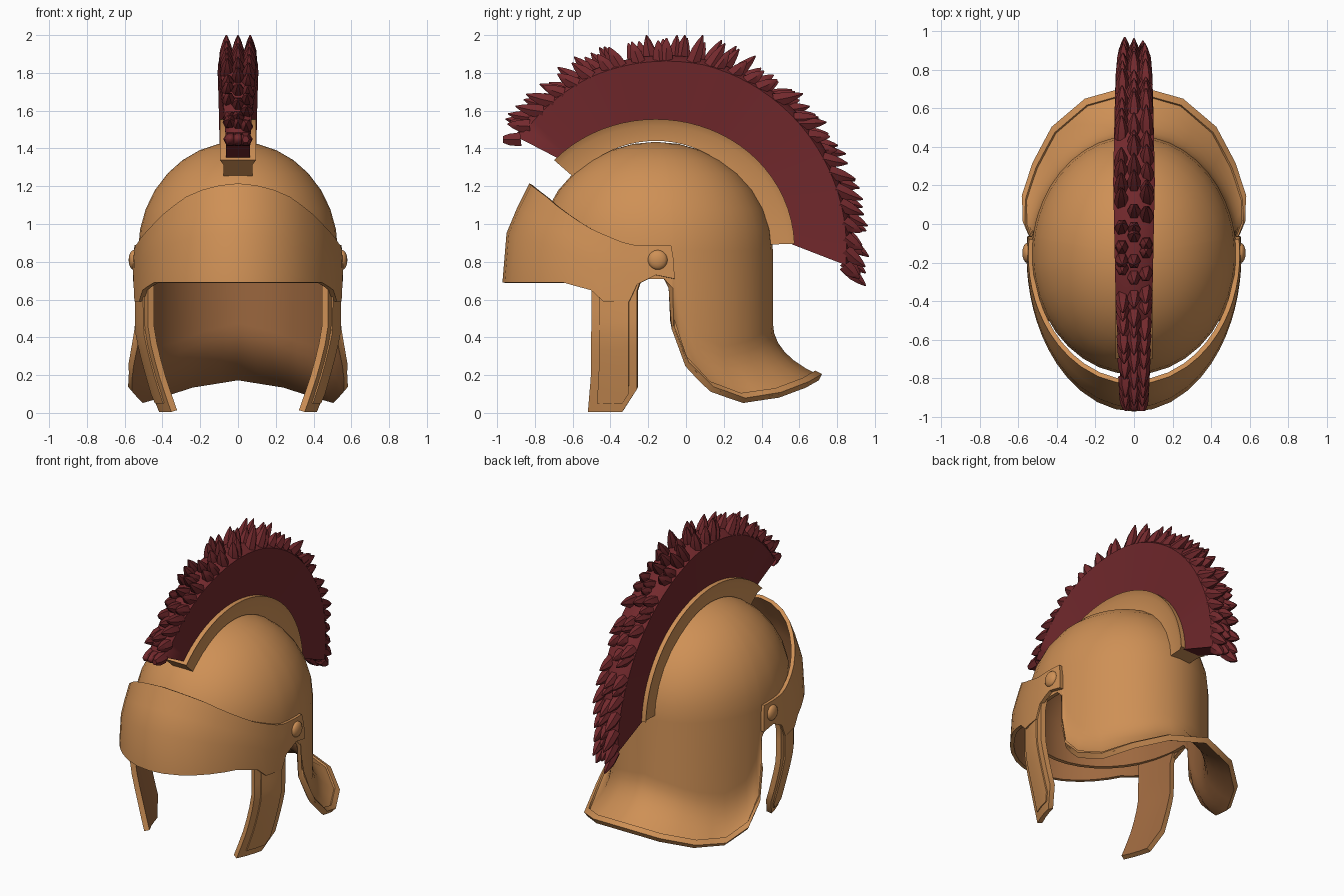
import bpy, bmesh, math, random
from mathutils import Vector

if "Cube" in bpy.data.objects:
    bpy.data.objects.remove(bpy.data.objects["Cube"])

random.seed(4)
CY, CZ = -0.16, 0.86          # centre of the dome
RX, RY, RZ = 0.53, 0.62, 0.575


def material(name, rgb):
    m = bpy.data.materials.new(name)
    m.diffuse_color = (*rgb, 1)
    m.use_nodes = True
    m.node_tree.nodes["Principled BSDF"].inputs["Base Color"].default_value = m.diffuse_color
    return m


bronze = material("bronze", (0.62, 0.28, 0.092))
inner = material("dark bronze lining", (0.34, 0.14, 0.05))
red = material("dark red hair", (0.17, 0.022, 0.026))


def interp(table, x):
    """Piecewise linear lookup; entries are (key, value...)."""
    for a, b in zip(table, table[1:]):
        if x <= b[0]:
            f = max(0, (x - a[0]) / (b[0] - a[0]))
            return [p + (q - p) * f for p, q in zip(a[1:], b[1:])]
    return list(table[-1][1:])


def finish(name, bm, mats, mirror=False, thick=0, offset=-1, angle=35):
    bmesh.ops.remove_doubles(bm, verts=bm.verts, dist=0.0005)
    me = bpy.data.meshes.new(name)
    bm.to_mesh(me)
    bm.free()
    ob = bpy.data.objects.new(name, me)
    bpy.context.collection.objects.link(ob)
    for m in mats:
        me.materials.append(m)
    bpy.ops.object.select_all(action='DESELECT')
    ob.select_set(True)
    bpy.context.view_layer.objects.active = ob
    if mirror:
        ob.modifiers.new("Mirror", 'MIRROR')
    if thick:
        s = ob.modifiers.new("Solidify", 'SOLIDIFY')
        s.thickness, s.offset = thick, offset
        s.material_offset = len(mats) - 1
    for m in list(ob.modifiers):
        bpy.ops.object.modifier_apply(modifier=m.name)
    bpy.ops.object.shade_smooth_by_angle(angle=math.radians(angle))
    return ob


def grid(name, cols, mats, thick, offset=-1):
    """Right-half sheet from columns of points, mirrored and thickened."""
    bm = bmesh.new()
    vs = [[bm.verts.new(p) for p in c] for c in cols]
    for a, b in zip(vs, vs[1:]):
        for i in range(len(a) - 1):
            bm.faces.new((a[i], a[i + 1], b[i + 1], b[i]))
    return finish(name, bm, mats, True, thick, offset)


# Bowl with ear arch and flared neck guard: lower edge by angle (front -90, back 90)
def E(phi, rx=RX, ry=RY):
    p = math.radians(phi)
    return rx * math.cos(p), CY + ry * math.sin(p)


edge = [(8, 0.53, -0.07, 0.66), (9, 0.535, -0.065, 0.45), (12, 0.57, 0.01, 0.26),
        (20, 0.575, 0.14, 0.13), (35, 0.52, 0.31, 0.07), (52, 0.42, 0.5, 0.10),
        (70, 0.25, 0.645, 0.155), (90, 0, 0.715, 0.195)]
phis = [-90 + 10 * i for i in range(9)] + [-4, 4, 8, 9, 12, 16, 20, 27, 35, 43, 52, 61, 70, 80, 90]
bowl, rim = [], []
for phi in phis:
    x, y = E(phi)
    e = Vector(interp(edge, phi)) if phi >= 8 else Vector((x, y, 0.71))
    col = []
    for k in range(9):                       # dome
        t = math.radians(90 - k * 11.25)
        dx, dy = E(phi, RX * math.cos(t), RY * math.cos(t))
        col.append(Vector((dx, dy, CZ + RZ * math.sin(t))))
    z0 = min(0.8, e.z + 0.28)
    p0, p1 = Vector((x, y, z0)), Vector((x, y, e.z + 0.4 * (z0 - e.z)))
    for k in range(7):                       # flare
        t = k / 6
        col.append(p0 * (1 - t) ** 2 + p1 * 2 * t * (1 - t) + e * t * t)
    bowl.append(col)
    if phi >= 9:
        rim.append([e + (col[-2] - e).normalized() * 0.04, e])
grid("helmet_bowl", bowl, (bronze, inner), 0.025)
grid("neck_guard_rim", rim, (bronze,), 0.035, -0.3)

# Brow visor standing away from the front of the dome
v_bot = [(-90, 0.69), (-37, 0.69), (-25, 0.65), (-20, 0.59), (-10, 0.59),
         (-7, 0.68), (0, 0.73), (7, 0.71)]
v_top = [(-90, 1.215), (-75, 1.2), (-60, 1.145), (-45, 1.06), (-30, 0.97), (-12, 0.89), (7, 0.885)]
visor = []
for phi in [-90, -80, -70, -60, -52, -44, -37, -31, -25, -20, -15, -10, -7, -3, 0, 4, 7]:
    zb, zt = interp(v_bot, phi)[0], interp(v_top, phi)[0]
    col = []
    for f, rx, ry in ((1, 0.548, 0.67), (0.75, 0.552, 0.735), (0.5, 0.555, 0.79), (0, 0.557, 0.812)):
        x, y = E(phi, rx, ry)
        col.append((x, y, zb + (zt - zb) * f))
    visor.append(col)
grid("brow_visor", visor, (bronze, inner), 0.025)

# Cheek guards, with a raised centre panel
def cheek(u, z, out=0):
    back = -0.235 if z > 0.66 else -0.26
    front = interp([(0.0, -0.52), (0.2, -0.503), (0.7, -0.5)], z)[0]
    y = front + (back - front) * u
    x = 0.55 * math.sqrt(1 - ((y - CY) / 0.68) ** 2)
    x -= 0.115 * max(0, (0.44 - z) / 0.44) ** 1.2
    return (x + out, y, z)


def cheek_cols(us, top, low, out=0):
    cols = []
    for u in us:
        zb = low + (0.12 * (u - 0.7) / 0.3 if u > 0.7 else 0)
        cols.append([cheek(u, top + (zb - top) * k / 8, out) for k in range(9)])
    return cols


grid("cheek_guard", cheek_cols((0, 0.25, 0.5, 0.7, 1), 0.72, 0.005), (bronze, inner), 0.035)
grid("cheek_panel", cheek_cols((0.17, 0.4, 0.6, 0.7, 0.82), 0.62, 0.05, 0.008), (bronze,), 0.015)

# Hinge rivets
bm = bmesh.new()
for s in (-1, 1):
    r = bmesh.ops.create_uvsphere(bm, u_segments=16, v_segments=10, radius=0.052)["verts"]
    for v in r:
        v.co = Vector((s * 0.553 + v.co.x * 0.5, v.co.y - 0.15, v.co.z + 0.81))
finish("hinge_rivets", bm, (bronze,))


# Crest: sections (x, radius, angle) swept over the dome from front to back
def polar(x, r, deg):
    a = math.radians(deg)
    return Vector((x, CY + r * math.cos(a), 0.87 + r * math.sin(a)))


def sweep(bm, n, section):
    rings = [[bm.verts.new(polar(*p)) for p in section(i / n)] for i in range(n + 1)]
    m = len(rings[0])
    for a, b in zip(rings, rings[1:]):
        for i in range(m):
            j = (i + 1) % m
            bm.faces.new((a[i], a[j], b[j], b[i]))
    bm.faces.new(rings[0])
    bm.faces.new(rings[-1])
    bmesh.ops.recalc_face_normals(bm, faces=bm.faces)


def holder_r(deg):
    return 0.685 + 0.05 * math.cos(math.radians(deg)) ** 2


def holder(t):
    a = 139 - 137 * t
    ro = holder_r(a)
    return [(-0.075, 0.57, a), (0.075, 0.57, a), (0.078, ro - 0.035, a), (0.095, ro, a),
            (-0.095, ro, a), (-0.078, ro - 0.035, a)]


bm = bmesh.new()
sweep(bm, 28, holder)
finish("crest_holder", bm, (bronze,))


def crest_edge(t):
    r = interp([(0, 0.955), (0.2, 1.0), (0.45, 1.035), (1, 1.04)], t)[0]
    w = interp([(0, 0.065), (0.25, 0.095), (0.5, 0.108), (0.8, 0.095), (1, 0.07)], t)[0]
    return r, 141 - 146 * t, w


def plume(t):
    r, a, w = crest_edge(t)
    b = 137 - 135 * t
    ri = holder_r(b) - 0.02
    return [(-0.062, ri, b), (0.062, ri, b), (w, r - 0.03, a), (w * 0.5, r, a),
            (-w * 0.5, r, a), (-w, r - 0.03, a)]


# Plume of hair with pointed tufts leaning towards both ends
bm = bmesh.new()
sweep(bm, 40, plume)
N = 29
for i in range(N + 1):
    for lane in (-0.62, 0, 0.62):
        t = min(1, max(0, (i + random.uniform(-0.45, 0.45)) / N))
        r, a, w = crest_edge(t)
        base = polar(lane * w, r - 0.035, a)
        radial = (polar(0, 1, a) - polar(0, 0, a)).normalized()
        tangent = Vector((0, -radial.z, radial.y))
        k = max(-1, min(1, (a - 85) / 35))
        d = (radial * 0.75 + tangent * k * 0.75).normalized()
        side = Vector((1, 0, 0)).cross(d)
        length = random.uniform(0.09, 0.145)
        rings = []
        for f, rad in ((0, 0.042), (0.5, 0.036), (0.8, 0.02), (1, 0.004)):
            c = base + d * length * f + radial * 0.02 * f * f
            ring = []
            for s in range(6):
                q = s * math.pi / 3
                p = c + Vector((rad * 0.9 * math.cos(q), 0, 0)) + side * rad * math.sin(q)
                p.z = min(p.z, 2.0)
                p.y = max(-0.97, min(0.97, p.y))
                ring.append(bm.verts.new(p))
            rings.append(ring)
        for p, q in zip(rings, rings[1:]):
            for s in range(6):
                bm.faces.new((p[s], p[(s + 1) % 6], q[(s + 1) % 6], q[s]))
        bm.faces.new(rings[-1])
bmesh.ops.recalc_face_normals(bm, faces=bm.faces)
finish("crest_plume", bm, (red,), angle=50)
